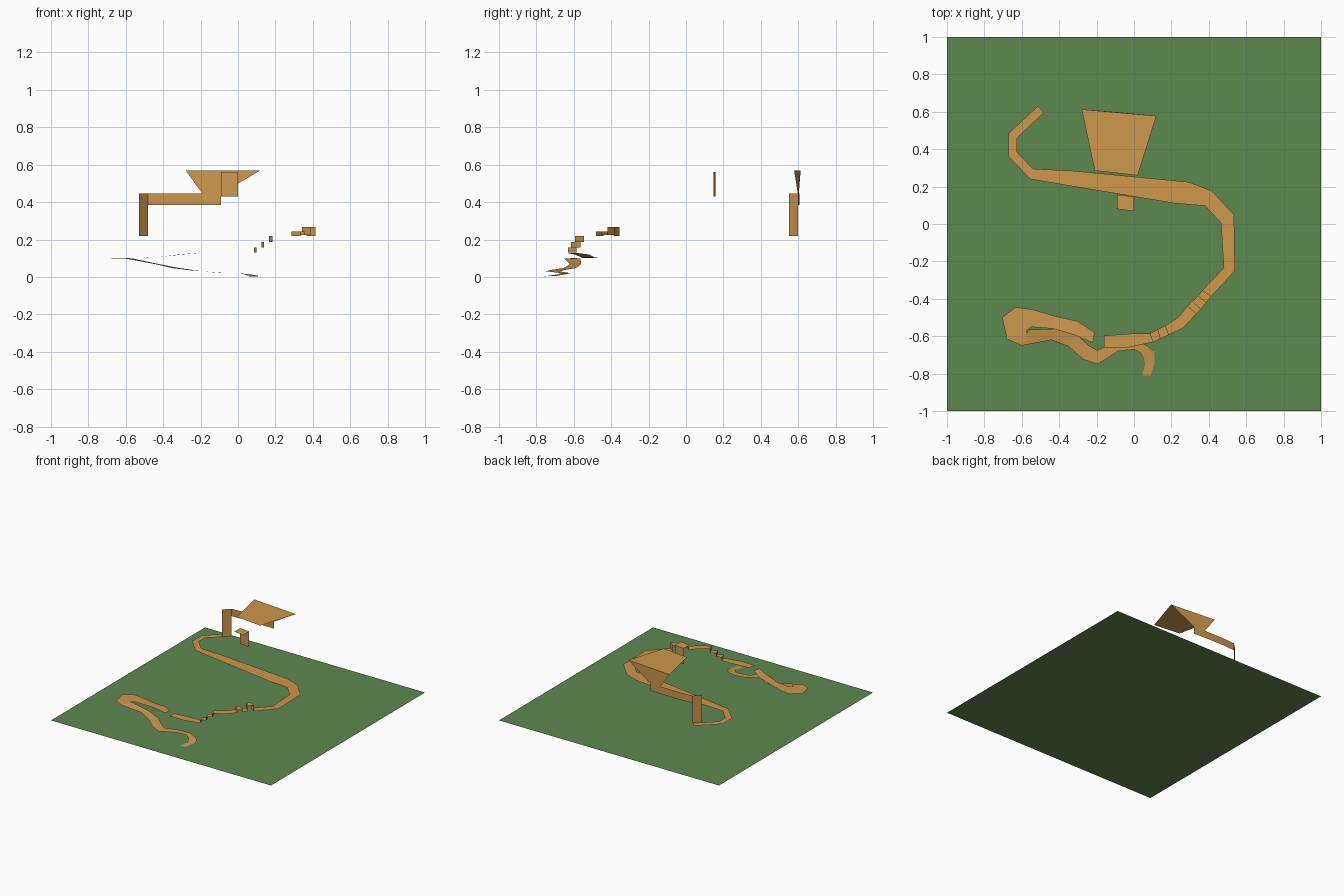
import bpy, bmesh


def material(name, rgb):
    m = bpy.data.materials.new(name)
    m.diffuse_color = (*rgb, 1)
    return m


GREEN = material("grass_green", (0.11, 0.25, 0.08))
ORANGE = material("sheet_orange", (0.62, 0.31, 0.075))


def sheet(name, rows, mat):
    """Thin strip of quads joining successive pairs of points."""
    bm = bmesh.new()
    pairs = [[bm.verts.new(p) for p in row] for row in rows]
    for (a, b), (c, d) in zip(pairs, pairs[1:]):
        bm.faces.new((a, b, d, c))
    bm.normal_update()
    for f in bm.faces:
        # horizontal parts face up, upright parts keep their winding
        if f.normal.z < -0.01:
            f.normal_flip()
    me = bpy.data.meshes.new(name)
    bm.to_mesh(me)
    bm.free()
    me.materials.append(mat)
    ob = bpy.data.objects.new(name, me)
    bpy.context.collection.objects.link(ob)
    return ob


def flat(z, *edges):
    return [((a, b, z), (c, d, z)) for a, b, c, d in edges]


def stepped(z, steps):
    """Cross edges where the strip jumps vertically to a new level."""
    rows = []
    for edge, new_z in steps:
        rows += flat(z, edge) + flat(new_z, edge)
        z = new_z
    return rows


# Ground square
sheet("ground", flat(0, (-1, -1, 1, -1), (-1, 1, 1, 1)), GREEN)

# Long upper path, hump, and stair down to the lower landing
upper = flat(0.22,
             (-.515, .63, -.48, .597), (-.67, .485, -.625, .46),
             (-.67, .36, -.625, .385), (-.555, .24, -.54, .295),
             (-.35, .205, -.33, .285), (.22, .11, .29, .225),
             (.38, .097, .415, .178), (.465, .005, .535, .05),
             (.48, -.235, .54, -.25))
upper += stepped(0.22, [
    ((.365, -.355, .415, -.385), .267), ((.342, -.385, .387, -.42), .225),
    ((.312, -.412, .358, -.455), .243), ((.285, -.44, .333, -.48), .22)])
upper += flat(0.22, (.235, -.5, .265, -.555))
upper += stepped(0.22, [
    ((.165, -.545, .185, -.593), .187), ((.125, -.565, .14, -.615), .157),
    ((.085, -.585, .1, -.632), .13)])
upper += flat(0.13, (0, -.585, -.03, -.66), (-.16, -.597, -.16, -.66))
sheet("upper_path", upper, ORANGE)

# Lower path: slopes to a wide turn, then winds back down to the ground
lower = [(-.21, -.58, -.22, -.635, .128), (-.3, -.52, -.315, -.595, .12),
         (-.43, -.49, -.43, -.56, .105), (-.55, -.455, -.53, -.552, .1),
         (-.635, -.445, -.55, -.552, .1), (-.705, -.5, -.57, -.565, .1),
         (-.68, -.615, -.575, -.585, .1), (-.6, -.65, -.56, -.565, .098),
         (-.44, -.62, -.42, -.56, .068), (-.35, -.655, -.31, -.59, .047),
         (-.27, -.725, -.24, -.65, .037), (-.195, -.75, -.195, -.675, .03),
         (-.085, -.68, -.1, -.63, .022), (0, -.67, 0, -.62, .02),
         (.035, -.69, .07, -.65, .013), (.06, -.74, .11, -.69, .006),
         (.06, -.75, .11, -.74, .004), (.045, -.81, .09, -.81, .001)]
sheet("lower_path", [((a, b, z), (c, d, z)) for a, b, c, d, z in lower], ORANGE)

# Raised platform with a tapering back wall
sheet("platform", flat(.57, (-.28, .613, .12, .578),
                       (-.21, .285, .02, .26)), ORANGE)
sheet("platform_back_wall", [((-.28, .613, .57), (.12, .578, .57)),
                             ((-.19, .603, .445), (-.09, .598, .445)),
                             ((-.19, .603, .385), (-.09, .598, .385))], ORANGE)

# Band running from the wall, then an upright drop to the path
sheet("side_band", [((-.19, .603, .445), (-.19, .603, .385)),
                    ((-.36, .606, .445), (-.36, .606, .385)),
                    ((-.48, .6, .445), (-.48, .6, .385))], ORANGE)
sheet("drop_panel", [((-.48, .6, .445), (-.48, .6, .22)),
                     ((-.53, .55, .445), (-.53, .55, .22))], ORANGE)

# Small bracket: flat lip with a hanging panel
sheet("bracket", [((-.09, .08, .56), (0, .068, .56)),
                  ((-.09, .157, .56), (0, .146, .56)),
                  ((-.09, .157, .43), (0, .146, .43))], ORANGE)
